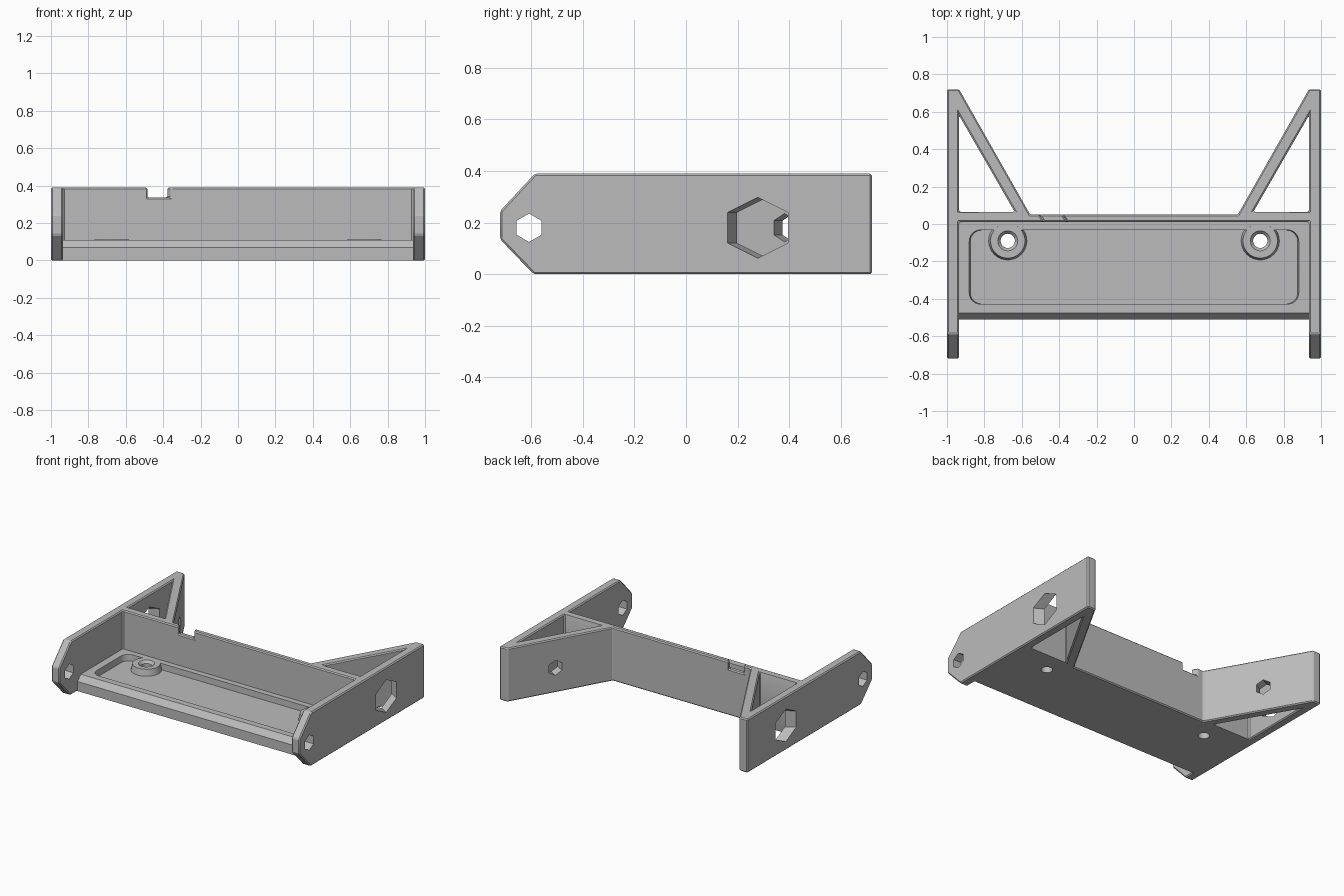
import bpy, bmesh, math
from mathutils import Vector

if "Cube" in bpy.data.objects:
    bpy.data.objects.remove(bpy.data.objects["Cube"])

grey = bpy.data.materials.new("plain grey")
grey.use_nodes = True
grey.diffuse_color = (0.5, 0.5, 0.5, 1)
grey.node_tree.nodes["Principled BSDF"].inputs["Base Color"].default_value = (0.5, 0.5, 0.5, 1)

X, Y, Z = Vector((1, 0, 0)), Vector((0, 1, 0)), Vector((0, 0, 1))
TOP, PLATE, MID = 0.39, 0.935, 0.18


def prism(name, pts, origin, u, v, w, taper=1.0):
    """Extrude a 2D outline, laid out on axes u and v, along the vector w."""
    bm = bmesh.new()
    o = Vector(origin)
    near = [bm.verts.new(o + u * a + v * b) for a, b in pts]
    far = [bm.verts.new(o + w + (u * a + v * b) * taper) for a, b in pts]
    bm.faces.new(near)
    bm.faces.new(far)
    for i in range(len(pts)):
        j = (i + 1) % len(pts)
        bm.faces.new((near[i], near[j], far[j], far[i]))
    bmesh.ops.recalc_face_normals(bm, faces=bm.faces[:])
    me = bpy.data.meshes.new(name)
    bm.to_mesh(me)
    bm.free()
    me.materials.append(grey)
    ob = bpy.data.objects.new(name, me)
    bpy.context.collection.objects.link(ob)
    return ob


def ring(r, n):
    return [(r * math.cos(math.pi / 2 + math.tau * k / n),
             r * math.sin(math.pi / 2 + math.tau * k / n)) for k in range(n)]


def rounded_rect(hx, hy, r, n=6):
    pts = []
    for q, (sx, sy) in enumerate([(1, 1), (-1, 1), (-1, -1), (1, -1)]):
        for k in range(n + 1):
            a = math.pi / 2 * (q + k / n)
            pts.append((sx * (hx - r) + r * math.cos(a), sy * (hy - r) + r * math.sin(a)))
    return pts


def bake(ob):
    bpy.context.view_layer.update()
    me = bpy.data.meshes.new_from_object(ob.evaluated_get(bpy.context.evaluated_depsgraph_get()))
    ob.modifiers.clear()
    ob.data = me


def combine(ob, tool, operation="DIFFERENCE"):
    mod = ob.modifiers.new("combine", "BOOLEAN")
    mod.operation, mod.object, mod.solver = operation, tool, "EXACT"
    bake(ob)
    bpy.data.objects.remove(tool)


def bevel(ob, width):
    mod = ob.modifiers.new("edge", "BEVEL")
    mod.width, mod.segments, mod.limit_method = width, 1, "ANGLE"
    mod.angle_limit = math.radians(25)
    bake(ob)


# Frame: side plates, back wall and diagonal braces as one outline
half = [(0.555, 0.05), (PLATE, 0.72), (1, 0.72), (1, -0.72), (PLATE, -0.72), (PLATE, 0.01)]
outline = half + [(-x, y) for x, y in reversed(half)]
frame = prism("bracket_frame", outline, (0, 0, 0), X, Y, Z * TOP)

# Chamfered front corners of the side plates
for pts in ([(-0.59, 0), (-0.72, 0.135), (-0.8, 0.135), (-0.8, -0.1), (-0.59, -0.1)],
            [(-0.585, TOP), (-0.72, 0.245), (-0.8, 0.245), (-0.8, 0.5), (-0.585, 0.5)]):
    combine(frame, prism("corner_cutter", pts, (-1.2, 0, 0), Y, Z, X * 2.4))

# Triangular openings behind the wall
for s in (1, -1):
    tri = [(s * PLATE, 0.065), (s * PLATE, 0.58), (s * 0.638, 0.065)]
    combine(frame, prism("triangle_cutter", tri, (0, 0, -0.1), X, Y, Z * 0.6))

# Slanted notch in the top of the wall
notch = [(-0.469, -0.01), (-0.344, -0.01), (-0.395, 0.07), (-0.517, 0.07)]
combine(frame, prism("notch_cutter", notch, (0, 0, 0.335), X, Y, Z * 0.2))
bevel(frame, 0.008)

# Hexagonal holes: front pivots, large access holes and small brace holes
for s in (1, -1):
    combine(frame, prism("pivot_cutter", ring(0.055, 6), (s * 0.9, -0.608, MID), Y, Z, X * s * 0.2))
    along = Vector((s * 0.5, 0.866, 0))
    inward = Vector((-s * 0.866, 0.5, 0))
    axis = Vector((s, 0.278, MID))
    combine(frame, prism("access_cutter", ring(0.118, 6), axis - inward * 0.1, along, Z, inward * 0.26))
    combine(frame, prism("brace_cutter", ring(0.055, 6), axis + inward * 0.14, along, Z, inward * 0.2))

# Floor tray with a sloped front lip
profile = [(-0.51, 0), (0.035, 0), (0.035, 0.11), (-0.475, 0.11), (-0.51, 0.07)]
floor = prism("floor_tray", profile, (-0.96, 0, 0), Y, Z, X * 1.92)
recess = rounded_rect(0.875, 0.197, 0.06)
combine(floor, prism("recess_cutter", recess, (0, -0.23, 0.065), X, Y, Z * 0.1, 1.015))

# Screw bosses with countersunk holes
for s in (1, -1):
    spot = (s * 0.675, -0.09, 0.03)
    combine(floor, prism("screw_boss", ring(0.11, 32), spot, X, Y, Z * 0.081, 0.84), "UNION")
    combine(floor, prism("screw_cutter", ring(0.038, 32), (spot[0], spot[1], -0.1), X, Y, Z * 0.3))
    combine(floor, prism("sink_cutter", ring(0.036, 32), (spot[0], spot[1], 0.09), X, Y, Z * 0.03, 1.7))

# Crisp edges with smooth round surfaces
for ob in (frame, floor):
    bpy.ops.object.select_all(action="DESELECT")
    ob.select_set(True)
    bpy.context.view_layer.objects.active = ob
    bpy.ops.object.shade_smooth_by_angle(angle=math.radians(20))
